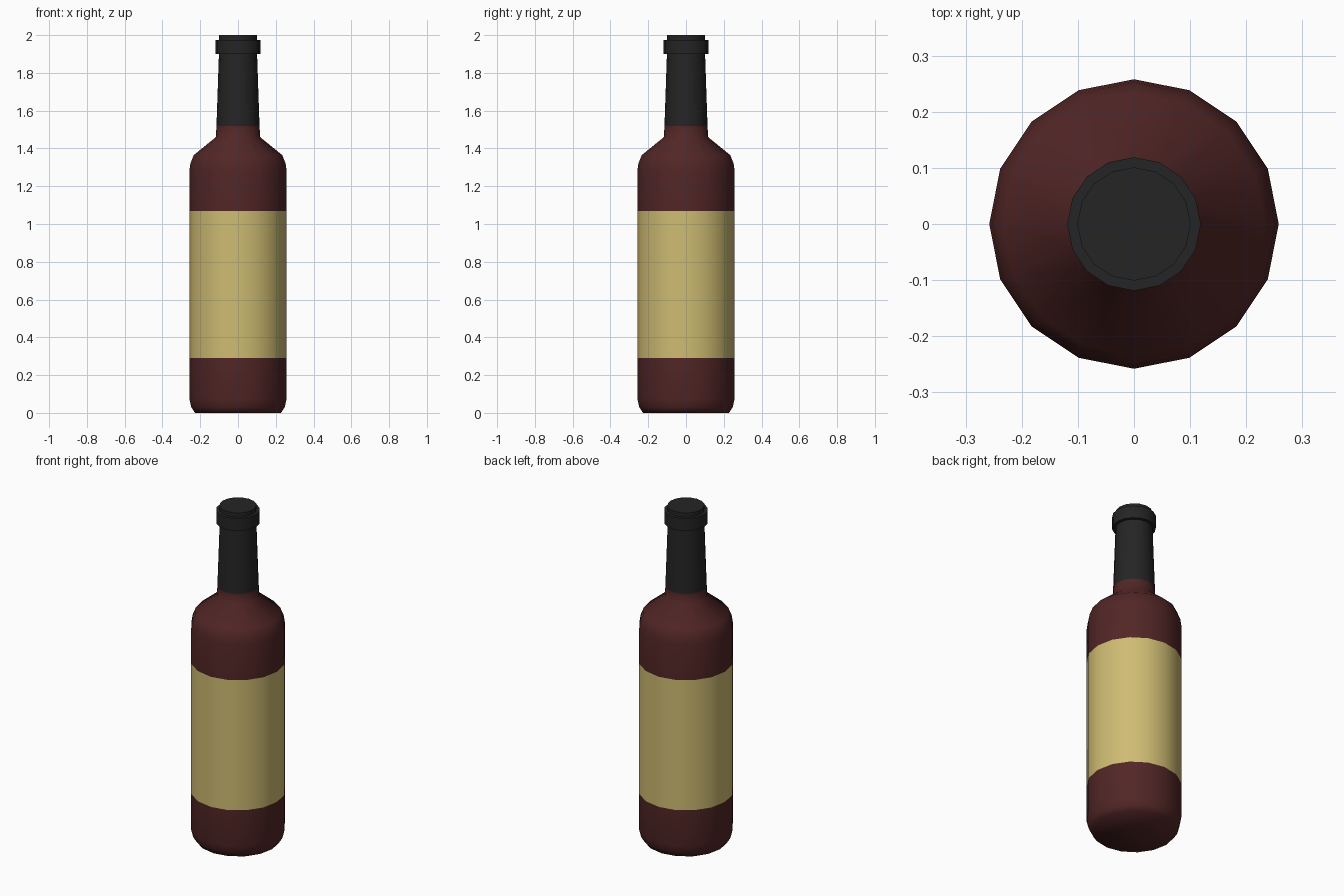
import bpy, bmesh, math

SIDES = 16

old = bpy.data.objects.get("Cube")
if old:
    bpy.data.objects.remove(old, do_unlink=True)


def material(name, rgb):
    mat = bpy.data.materials.new(name)
    mat.use_nodes = True
    color = (*rgb, 1.0)
    mat.diffuse_color = color
    mat.node_tree.nodes["Principled BSDF"].inputs["Base Color"].default_value = color
    return mat


def lathe(name, profile, mats, pick=lambda z: 0, sharp_angle=180):
    """Revolve (radius, height) points around z; radius 0 makes a pole."""
    bm = bmesh.new()
    rings = []
    for r, z in profile:
        if r == 0:
            rings.append([bm.verts.new((0, 0, z))] * SIDES)
        else:
            rings.append([bm.verts.new((r * math.cos(math.tau * i / SIDES),
                                        r * math.sin(math.tau * i / SIDES), z))
                          for i in range(SIDES)])
    for low, high in zip(rings, rings[1:]):
        for i in range(SIDES):
            j = (i + 1) % SIDES
            corners = list(dict.fromkeys([low[i], low[j], high[j], high[i]]))
            face = bm.faces.new(corners)
            face.smooth = True
            face.material_index = pick(face.calc_center_median().z)
    bmesh.ops.recalc_face_normals(bm, faces=bm.faces[:])
    bm.normal_update()
    for edge in bm.edges:
        if edge.calc_face_angle(0) > math.radians(sharp_angle):
            edge.smooth = False
    mesh = bpy.data.meshes.new(name)
    bm.to_mesh(mesh)
    bm.free()
    for mat in mats:
        mesh.materials.append(mat)
    obj = bpy.data.objects.new(name, mesh)
    bpy.context.collection.objects.link(obj)
    return obj


glass = material("dark red glass", (0.084, 0.019, 0.019))
paper = material("tan label paper", (0.62, 0.50, 0.17))
foil = material("black foil", (0.018, 0.018, 0.018))

# Glass body with the label as a flush band around it
LABEL_LOW, LABEL_HIGH = 0.29, 1.07
lathe("bottle_body",
      [(0, 0), (0.228, 0), (0.247, 0.03), (0.258, 0.075),
       (0.258, LABEL_LOW), (0.258, LABEL_HIGH), (0.258, 1.28),
       (0.252, 1.32), (0.234, 1.365), (0.117, 1.46), (0.114, 1.52)],
      [glass, paper],
      lambda z: 1 if LABEL_LOW < z < LABEL_HIGH else 0)

# Foil sleeve on the neck, with the collar and the cap top
lathe("neck_foil",
      [(0.114, 1.52), (0.101, 1.9), (0.119, 1.9), (0.119, 1.975),
       (0.101, 1.975), (0.101, 2.0), (0, 2.0)],
      [foil], sharp_angle=40)
